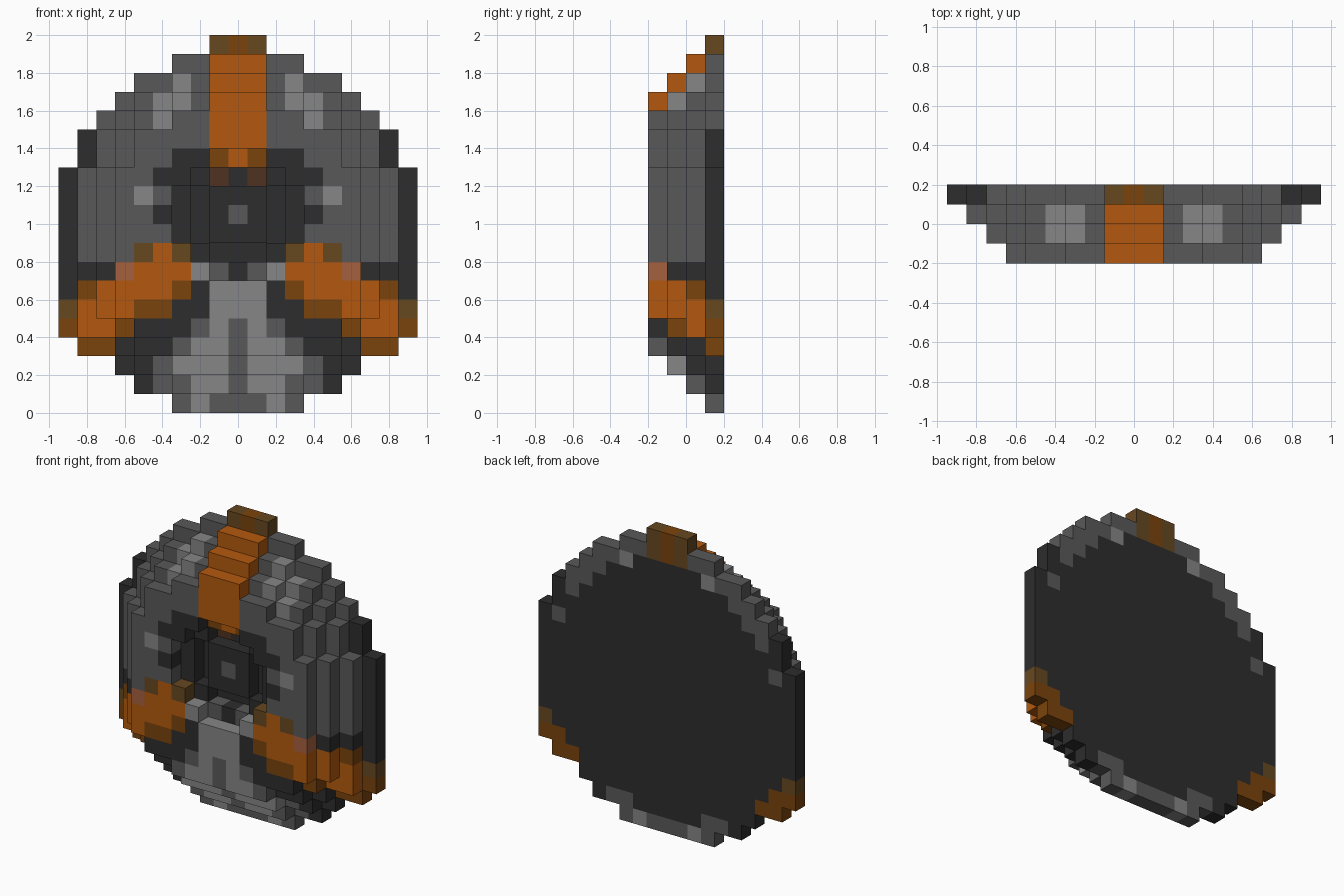
import bpy
import bmesh

cube = bpy.data.objects.get("Cube")
if cube:
    bpy.data.objects.remove(cube, do_unlink=True)

CELL = 0.1

# Flat colours, given as sRGB hex and converted to linear
HEX = {"dark": "2d2d2d", "gray": "595959", "light": "868686", "orange": "b4590e",
       "brown": "7b440c", "olive": "664820", "salmon": "a5603f", "dark_brown": "4f3220"}
NAMES = list(HEX)


def linear(h):
    c = int(h, 16) / 255
    return c / 12.92 if c <= 0.04045 else ((c + 0.055) / 1.055) ** 2.4


def make_material(name, code):
    rgba = [linear(code[i:i + 2]) for i in (0, 2, 4)] + [1.0]
    mat = bpy.data.materials.new(name)
    mat.use_nodes = True
    mat.diffuse_color = rgba
    bsdf = next(n for n in mat.node_tree.nodes if n.type == 'BSDF_PRINCIPLED')
    bsdf.inputs["Base Color"].default_value = rgba
    bsdf.inputs["Roughness"].default_value = 0.9
    return mat


MATS = [make_material(n, c) for n, c in HEX.items()]

# Pattern on one half, mirrored by using abs(column); gray where nothing is painted
pattern = {}


def paint(colour, *rects):
    for c0, c1, r0, r1 in rects:
        for c in range(c0, c1 + 1):
            for r in range(r0, r1 + 1):
                pattern[c, r] = colour


# Dark rim, lower hollows and centre
paint("dark", (9, 9, 6, 12), (8, 8, 13, 14), (7, 9, 7, 7))
paint("dark", (5, 5, 1, 1), (5, 6, 2, 2), (4, 6, 3, 3), (3, 5, 4, 4), (2, 3, 5, 5), (2, 2, 6, 6))
paint("dark", (0, 3, 9, 12), (2, 3, 13, 13), (0, 2, 8, 8), (0, 0, 7, 7), (4, 4, 12, 12), (4, 4, 10, 10))
paint("gray", (0, 0, 10, 10))
paint("dark_brown", (1, 1, 12, 12))
# Crest stripe
paint("orange", (0, 1, 14, 18), (0, 0, 13, 13))
paint("brown", (1, 1, 13, 13), (0, 0, 19, 19))
paint("olive", (1, 1, 19, 19))
# Light highlights and lower nose
paint("light", (3, 3, 17, 17), (3, 4, 16, 16), (4, 4, 15, 15), (5, 5, 11, 11), (2, 2, 7, 7))
paint("light", (0, 1, 5, 6), (1, 1, 1, 4), (2, 2, 1, 3), (3, 3, 2, 2), (2, 2, 0, 0))
# Slanted side stripes
paint("orange", (4, 4, 8, 8), (3, 5, 7, 7), (4, 7, 6, 6), (6, 8, 5, 5), (7, 8, 4, 4))
paint("brown", (3, 3, 6, 6), (8, 8, 6, 6), (4, 5, 5, 5), (6, 6, 4, 4), (9, 9, 4, 4), (7, 8, 3, 3))
paint("olive", (3, 3, 8, 8), (5, 5, 8, 8), (9, 9, 5, 5))
paint("salmon", (6, 6, 7, 7))

# Round outline: widest column of each row from the bottom up
OUTLINE = [3, 5, 6, 8] + [9] * 9 + [8, 8, 7, 6, 5, 3, 1]
disc = {(c, r) for r, w in enumerate(OUTLINE) for c in range(-w, w + 1)}
SIDES = [(1, 0), (-1, 0), (0, 1), (0, -1)]
RING = SIDES + [(1, 1), (1, -1), (-1, 1), (-1, -1)]


def erode(cells):
    return {(c, r) for c, r in cells if all((c + i, r + k) in cells for i, k in SIDES)}


# Four stepped layers, back (0) to front (3)
layers = [disc]
for _ in range(3):
    layers.append(erode(layers[-1]))

# Round stepped recess with a square boss left standing in it
recess = {(c, r) for r, w in zip(range(7, 14), (1, 2, 3, 3, 3, 2, 1)) for c in range(-w, w + 1)}
boss = {(c, r) for c in range(-1, 2) for r in range(9, 12)}
layers[3] -= recess
layers[2] -= erode(recess) - boss
solid = {(c, d, r) for d, cells in enumerate(layers) for c, r in cells}


def colour_of(c, d, r, back):
    name = pattern.get((abs(c), r), "gray")
    if back:
        rim = r >= 18 or any((c + i, r + k) not in disc for i, k in RING)
        if not rim:
            return "dark"
        if name == "orange":
            return "olive" if abs(c) == 1 else "brown"
    return name


def build(name, d, cells):
    """Make one layer from cells, keeping only its exposed faces."""
    bm = bmesh.new()
    for c, r in sorted(cells):
        centre = (c, d, r)
        for axis in range(3):
            for sign in (-1, 1):
                near = list(centre)
                near[axis] += sign
                if tuple(near) in solid:
                    continue
                u, v = (axis + 1) % 3, (axis + 2) % 3
                corners = []
                for a, b in ((-.5, -.5), (.5, -.5), (.5, .5), (-.5, .5)):
                    p = list(centre)
                    p[axis] += sign * 0.5
                    p[u] += a
                    p[v] += b
                    # Depth counts towards the front, so y is flipped
                    corners.append(bm.verts.new((p[0] * CELL, (1.5 - p[1]) * CELL, (p[2] + 0.5) * CELL)))
                # Flipping y reverses the winding
                face = bm.faces.new(corners if sign < 0 else corners[::-1])
                back = axis == 1 and sign < 0
                face.material_index = NAMES.index(colour_of(c, d, r, back))
    bmesh.ops.remove_doubles(bm, verts=bm.verts, dist=0.001)
    mesh = bpy.data.meshes.new(name)
    bm.to_mesh(mesh)
    bm.free()
    for mat in MATS:
        mesh.materials.append(mat)
    bpy.context.collection.objects.link(bpy.data.objects.new(name, mesh))


build("back_plate", 0, layers[0])
build("outer_step", 1, layers[1])
build("middle_step", 2, layers[2] - boss)
build("center_boss", 2, boss)
build("front_step", 3, layers[3])
